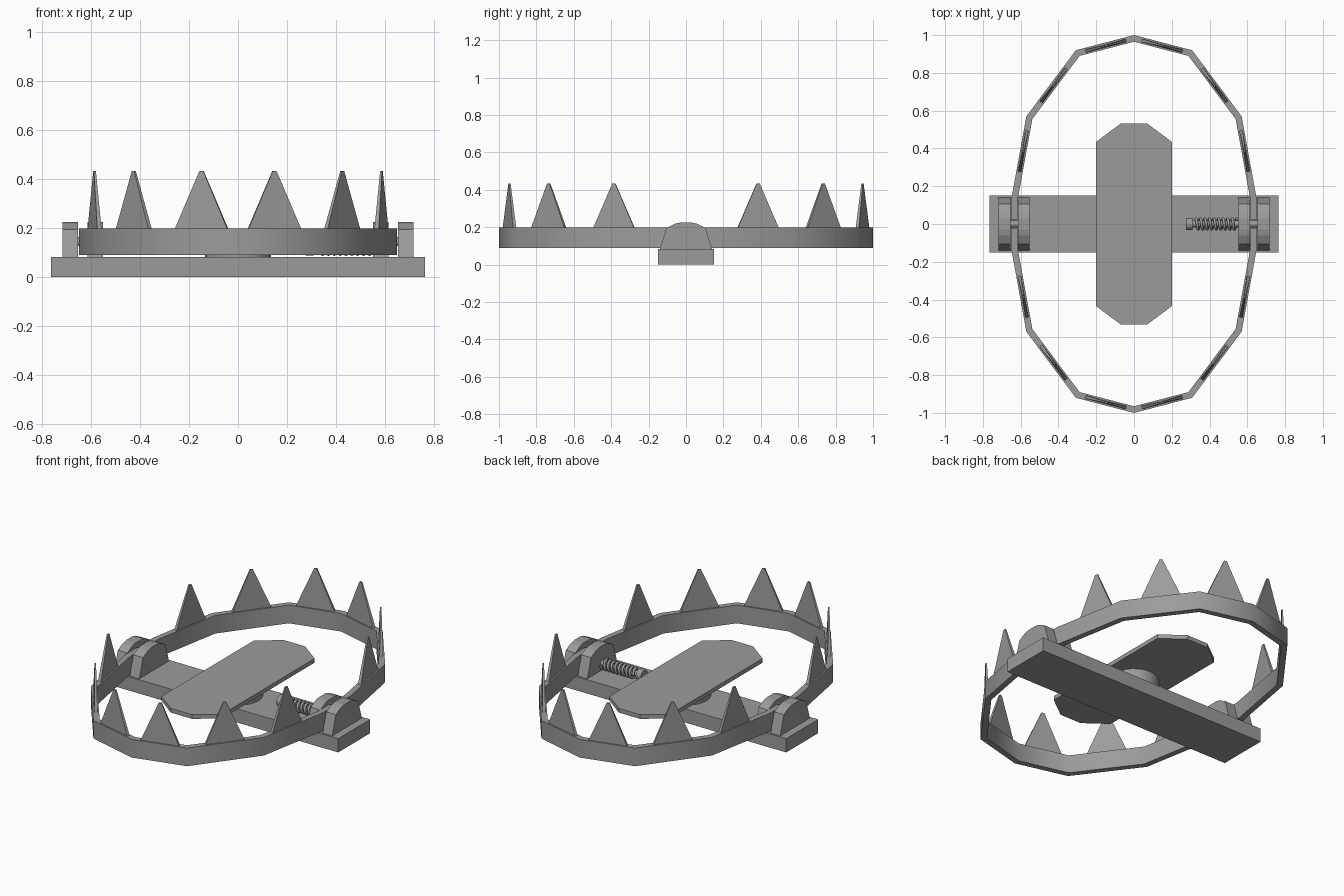
import bpy, bmesh, math
from mathutils import Vector, Matrix

if "Cube" in bpy.data.objects:
    bpy.data.objects.remove(bpy.data.objects["Cube"])

steel = bpy.data.materials.new("grey_steel")
steel.diffuse_color = (0.33, 0.33, 0.33, 1)
steel.use_nodes = True
steel.node_tree.nodes["Principled BSDF"].inputs["Base Color"].default_value = steel.diffuse_color


def finish(name, bm, smooth=None):
    bmesh.ops.recalc_face_normals(bm, faces=bm.faces)
    me = bpy.data.meshes.new(name)
    bm.to_mesh(me)
    bm.free()
    me.materials.append(steel)
    ob = bpy.data.objects.new(name, me)
    bpy.context.collection.objects.link(ob)
    if smooth:
        bpy.ops.object.select_all(action='DESELECT')
        ob.select_set(True)
        bpy.context.view_layer.objects.active = ob
        bpy.ops.object.shade_smooth_by_angle(angle=math.radians(smooth))
    return ob


def prism(name, pts, vec):
    """Extrude a flat outline along a vector."""
    bm = bmesh.new()
    f = bm.faces.new([bm.verts.new(p) for p in pts])
    r = bmesh.ops.extrude_face_region(bm, geom=[f])
    bmesh.ops.translate(bm, vec=vec, verts=[v for v in r['geom'] if isinstance(v, bmesh.types.BMVert)])
    return finish(name, bm)


def rod(name, centre, r, depth, axis='X', n=16):
    bm = bmesh.new()
    rot = Matrix.Rotation(math.pi / 2, 4, 'Y') if axis == 'X' else Matrix()
    bmesh.ops.create_cone(bm, cap_ends=True, segments=n, radius1=r, radius2=r, depth=depth,
                          matrix=Matrix.Translation(centre) @ rot)
    return finish(name, bm, 40)


# Base bar
prism("base_bar", [(-.765, -.15, 0), (.765, -.15, 0), (.765, .15, 0), (-.765, .15, 0)], (0, 0, .082))

# Trigger plate and its round support
prism("trigger_plate", [(sx * x, sy * y, .16) for sx, sy, c in
      ((1, 1, ((.2, .435), (.07, .532))), (-1, 1, ((.07, .532), (.2, .435))),
       (-1, -1, ((.2, .435), (.07, .532))), (1, -1, ((.07, .532), (.2, .435)))) for x, y in c],
      (0, 0, .025))
rod("trigger_support", (0, 0, .12), .135, .08, 'Z', 24)

# Jaws: bent flat bars, with teeth on every long segment
half = [(.65, .02), (.65, .13), (.57, .57), (.308, .92)]
outer = [Vector(p) for p in half] + [Vector((0, 1))] + [Vector((-x, y)) for x, y in reversed(half)]
T = .034


def left_normal(a, b):
    d = (b - a).normalized()
    return Vector((-d.y, d.x))


inner = []
for i, p in enumerate(outer):
    n1 = left_normal(outer[max(i - 1, 0)], outer[max(i, 1)])
    last = len(outer) - 1
    n2 = left_normal(outer[min(i, last - 1)], outer[min(i + 1, last)])
    m = (n1 + n2).normalized()
    inner.append(p + m * T / m.dot(n1))

for side, s in (("front", -1), ("back", 1)):
    bm = bmesh.new()
    rings = [[bm.verts.new((q.x, s * q.y, z)) for q, z in ((o, .09), (o, .198), (i, .198), (i, .09))]
             for o, i in zip(outer, inner)]
    for a, b in zip(rings, rings[1:]):
        for k in range(4):
            bm.faces.new((a[k], a[(k + 1) % 4], b[(k + 1) % 4], b[k]))
    bm.faces.new(rings[0])
    bm.faces.new(rings[-1])
    finish(side + "_jaw", bm, 45)

    for j in range(1, len(outer) - 2):
        mid = (outer[j] + outer[j + 1] + inner[j] + inner[j + 1]) / 4
        if j in (1, 6):
            mid += (outer[j + (j == 1)] - outer[j + (j != 1)]) * .09
        d = (outer[j + 1] - outer[j]).normalized()
        n = Vector((-d.y, d.x))
        bm = bmesh.new()
        lo, hi = [[bm.verts.new((q.x, s * q.y, z)) for q in
                   (mid + d * u * w + n * v * t for u, v in ((-1, -1), (1, -1), (1, 1), (-1, 1)))]
                  for w, t, z in ((.113, .009, .192), (.008, .004, .434))]
        for k in range(4):
            bm.faces.new((lo[k], lo[(k + 1) % 4], hi[(k + 1) % 4], hi[k]))
        bm.faces.new(lo)
        bm.faces.new(hi)
        finish(f"{side}_tooth_{j}", bm)

# Hinge brackets: a pair of cheeks on each end, with a pin through the jaws
cheek = [(-.14, .08), (-.105, .195), (-.06, .218), (-.03, .225),
         (.03, .225), (.06, .218), (.105, .195), (.14, .08)]
for s, side in ((-1, "left"), (1, "right")):
    for x, part in ((.552, "inner"), (.655, "outer")):
        prism(f"{side}_{part}_bracket", [(s * x, y, z) for y, z in cheek], (s * .063, 0, 0))
    rod(side + "_hinge_pin", (s * .635, 0, .145), .018, .06)

# Spring on a rod with an end knob
cz = .122
rod("spring_rod", (.43, 0, cz), .018, .26)
rod("spring_knob", (.292, 0, cz), .033, .033)
bm = bmesh.new()
turns, seg, sides = 9, 16, 6
prev = None
for i in range(turns * seg + 1):
    a = 2 * math.pi * i / seg
    x = .328 + .215 * i / (turns * seg)
    ring = []
    for k in range(sides):
        b = 2 * math.pi * k / sides
        r = .028 + .008 * math.cos(b)
        ring.append(bm.verts.new((x + .008 * math.sin(b), r * math.cos(a), cz + r * math.sin(a))))
    if prev:
        for k in range(sides):
            bm.faces.new((prev[k], prev[(k + 1) % sides], ring[(k + 1) % sides], ring[k]))
    else:
        bm.faces.new(ring)
    prev = ring
bm.faces.new(prev)
finish("spring_coil", bm, 65)
